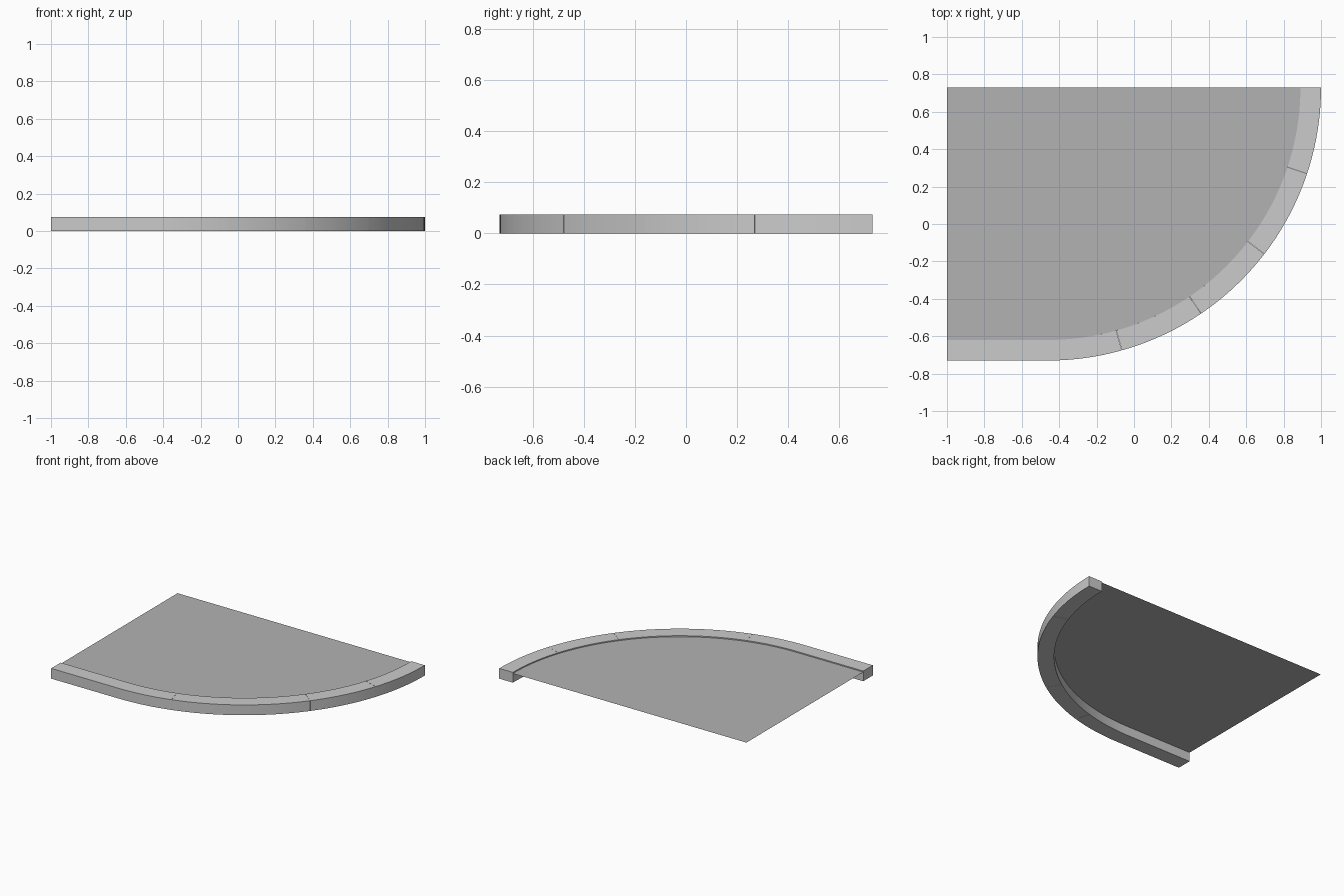
import bpy, bmesh
from math import cos, sin, radians, pi

if "Cube" in bpy.data.objects:
    bpy.data.objects.remove(bpy.data.objects["Cube"])

CX, CY = -0.46, 0.73        # centre of the corner arc
R_OUT, R_IN = 1.46, 1.35
HEIGHT, SHEET_Z = 0.075, 0.067
GAP = 0.0004


def arc_point(r, a):
    """Point at angle a, measured downwards from +x."""
    return (CX + r * cos(a), CY - r * sin(a))


def finish(bm, name):
    mesh = bpy.data.meshes.new(name)
    bm.to_mesh(mesh)
    bm.free()
    ob = bpy.data.objects.new(name, mesh)
    bpy.context.collection.objects.link(ob)
    return ob


def kerb_stone(name, pairs):
    """Solid rectangular section following (outer, inner) plan points."""
    bm = bmesh.new()
    rings = [[bm.verts.new((*p, z)) for p, z in
              ((o, 0), (o, HEIGHT), (i, HEIGHT), (i, 0))] for o, i in pairs]
    for a, b in zip(rings, rings[1:]):
        for k in range(4):
            n = (k + 1) % 4
            bm.faces.new((a[k], a[n], b[n], b[k]))
    bm.faces.new(rings[0])
    bm.faces.new(rings[-1])
    bmesh.ops.recalc_face_normals(bm, faces=bm.faces[:])
    ob = finish(bm, name)
    bpy.ops.object.select_all(action='DESELECT')
    ob.select_set(True)
    bpy.context.view_layer.objects.active = ob
    bpy.ops.object.shade_smooth_by_angle(angle=radians(30))


def arc_pairs(a0, a1, n):
    angles = [a0 + (a1 - a0) * k / n for k in range(n + 1)]
    return [(arc_point(R_OUT, a), arc_point(R_IN, a)) for a in angles]


# Kerb stones round the corner, the last one running into the straight
joints = [radians(a) for a in (0, 18.4, 37.6, 55.9, 74.3)]
for k, (a0, a1) in enumerate(zip(joints, joints[1:])):
    kerb_stone(f"kerb_stone_{k + 1}", arc_pairs(a0 + (GAP if k else 0), a1 - GAP, 10))
straight_end = [((-1, CY - R_OUT), (-1, CY - R_IN))]
kerb_stone("kerb_stone_straight", arc_pairs(joints[-1] + GAP, pi / 2, 8) + straight_end)

# Paved surface inside the kerb, a single thin sheet
bm = bmesh.new()
outline = [arc_point(R_IN, pi / 2 * k / 48) for k in range(49)]
outline += [(-1, CY - R_IN), (-1, CY)]
face = bm.faces.new([bm.verts.new((x, y, SHEET_Z)) for x, y in outline])
bm.normal_update()
if face.normal.z < 0:
    face.normal_flip()
pavement = finish(bm, "pavement")
mat = bpy.data.materials.new("darker_paving")
mat.diffuse_color = (0.45, 0.45, 0.45, 1)
mat.use_nodes = True
mat.node_tree.nodes["Principled BSDF"].inputs["Base Color"].default_value = mat.diffuse_color
pavement.data.materials.append(mat)
